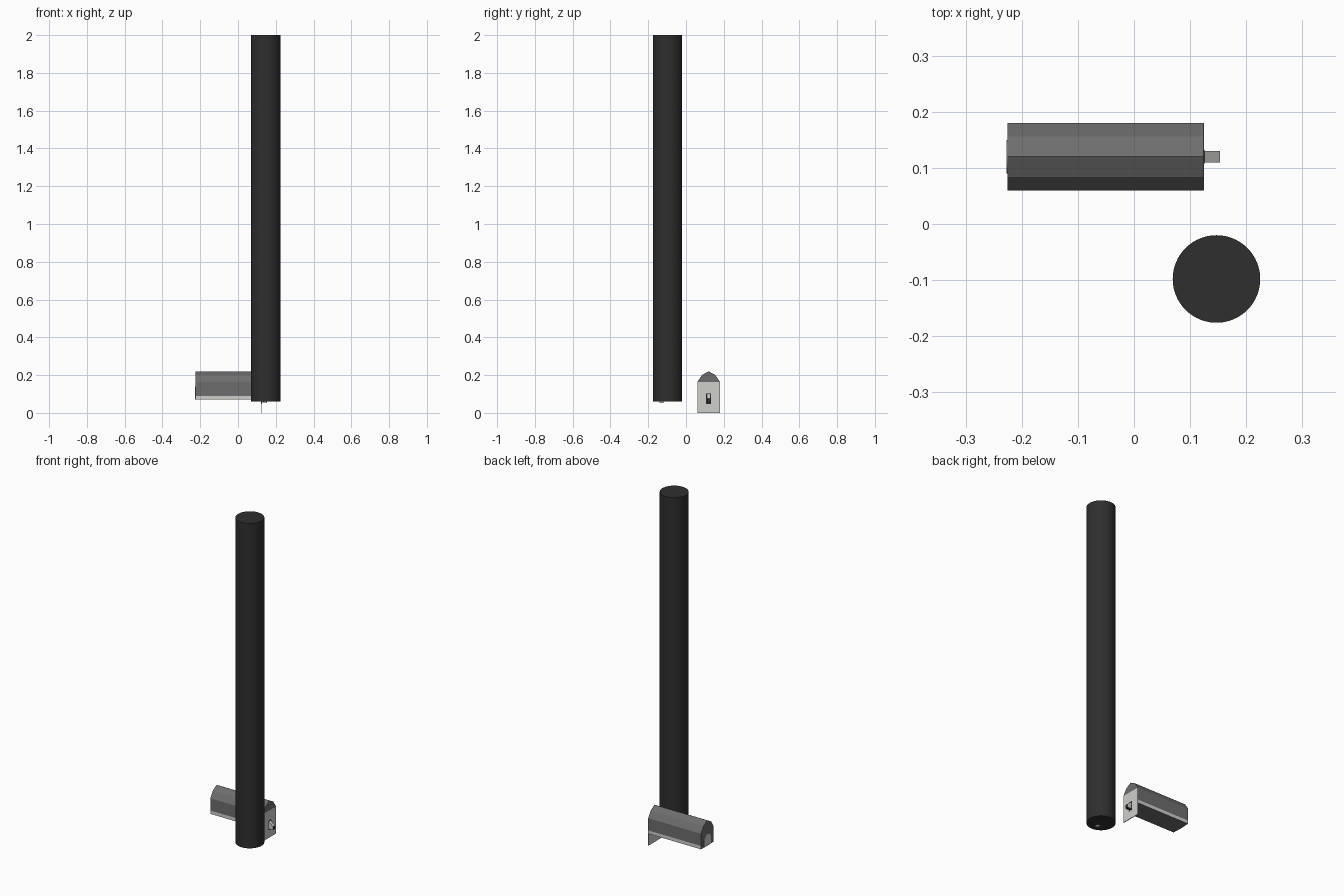
import bpy, bmesh, math

if "Cube" in bpy.data.objects:
    bpy.data.objects.remove(bpy.data.objects["Cube"])


def material(name, r, g, b):
    m = bpy.data.materials.new(name)
    m.diffuse_color = (r, g, b, 1)
    m.use_nodes = True
    m.node_tree.nodes["Principled BSDF"].inputs["Base Color"].default_value = m.diffuse_color
    return m


GREY = material("mid grey", 0.155, 0.155, 0.155)
LIGHT = material("pale grey", 0.62, 0.62, 0.60)
BLACK = material("charcoal", 0.028, 0.028, 0.028)


def prism(name, pts, axis, a, b, mats, rule=None):
    """Extrude a 2D profile: axis 'x' takes (y, z), axis 'y' takes (x, z)."""
    def place(p, t):
        return (t, p[0], p[1]) if axis == 'x' else (p[0], t, p[1])
    bm = bmesh.new()
    lo = [bm.verts.new(place(p, a)) for p in pts]
    hi = [bm.verts.new(place(p, b)) for p in pts]
    bm.faces.new(lo)
    bm.faces.new(hi)
    n = len(pts)
    for i in range(n):
        j = (i + 1) % n
        bm.faces.new((lo[i], lo[j], hi[j], hi[i]))
    bmesh.ops.recalc_face_normals(bm, faces=bm.faces)
    if rule:
        for f in bm.faces:
            f.material_index = rule(f)
    me = bpy.data.meshes.new(name)
    bm.to_mesh(me)
    bm.free()
    for m in mats:
        me.materials.append(m)
    ob = bpy.data.objects.new(name, me)
    bpy.context.collection.objects.link(ob)
    return ob


def rect(u0, u1, v0, v1):
    return [(u0, v0), (u1, v0), (u1, v1), (u0, v1)]


CY = 0.12  # centre line of the housing

# Housing with peaked roof; the lowest strip of each side is pale
half = [(0.06, 0.07), (0.06, 0.09), (0.06, 0.163), (0.036, 0.20)]
profile = ([(CY + u, v) for u, v in half] + [(CY, 0.22)]
           + [(CY - u, v) for u, v in reversed(half)])
prism("housing", profile, 'x', -0.225, 0.124, [GREY, LIGHT],
      lambda f: int(abs(f.normal.y) > 0.9 and f.calc_center_median().z < 0.09))

# Pale end plate reaching down to the ground
prism("end_plate", rect(0.06, 0.18, 0, 0.163), 'x', 0.121, 0.125, [LIGHT])

# Dark slot in the plate
prism("slot", rect(CY - 0.013, CY + 0.013, 0.048, 0.102), 'x', 0.124, 0.126, [BLACK])

# Latch tongue: pale on top and sides, dark nose and underside
prism("latch_tongue", [(0.125, 0.10), (0.153, 0.075), (0.153, 0.055), (0.125, 0.055)],
      'y', CY - 0.01, CY + 0.01, [LIGHT, BLACK],
      lambda f: int(f.normal.x > 0.9 or f.normal.z < -0.9))

# Pale arched inlay on the far end
arch = [(CY + 0.03, 0.07)] + [
    (CY + 0.03 * math.cos(math.pi * i / 12), 0.11 + 0.03 * math.sin(math.pi * i / 12))
    for i in range(13)] + [(CY - 0.03, 0.07)]
prism("arched_inlay", arch, 'x', -0.227, -0.224, [LIGHT])

# Tall round post
bpy.ops.mesh.primitive_cylinder_add(vertices=64, radius=0.078, depth=1.94,
                                    location=(0.147, -0.098, 1.03))
post = bpy.context.object
post.name = "post"
post.data.materials.append(BLACK)
bpy.ops.object.shade_smooth_by_angle(angle=math.radians(40))

# Small foot tab under the post
prism("foot_tab", [(0.13, 0.06), (0.15, 0.06), (0.15, 0.052)],
      'y', -0.14, -0.12, [LIGHT])
